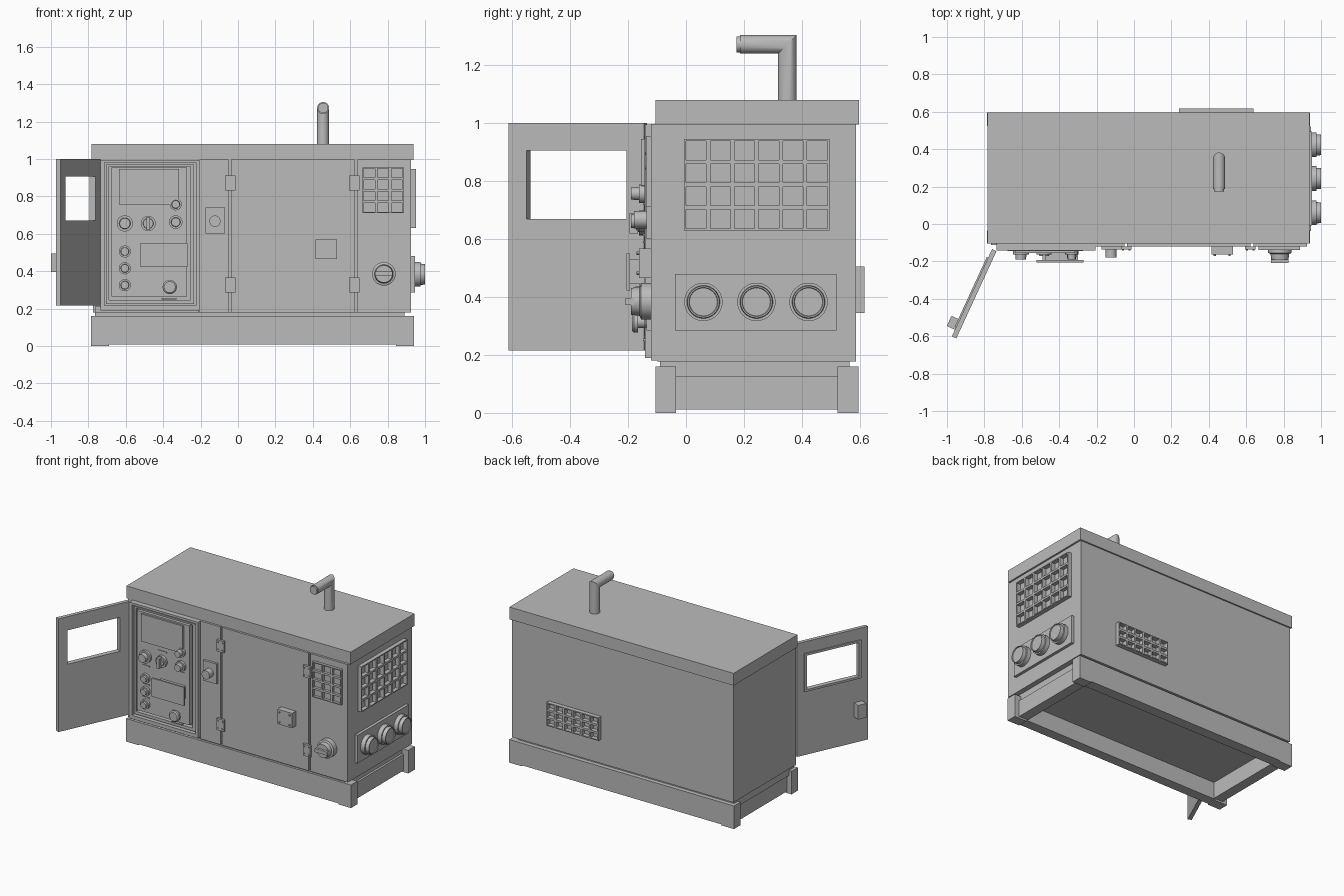
import bpy, bmesh, math
from mathutils import Matrix, Vector

if "Cube" in bpy.data.objects:
    bpy.data.objects.remove(bpy.data.objects["Cube"], do_unlink=True)

grey = bpy.data.materials.new("plain_grey")
grey.use_nodes = True
COLOUR = (0.5, 0.5, 0.5, 1)
grey.diffuse_color = COLOUR
grey.node_tree.nodes["Principled BSDF"].inputs["Base Color"].default_value = COLOUR


def plane(origin, normal):
    """Working plane: u sideways, v up, w along the outward normal."""
    w = Vector(normal).normalized()
    v = Vector((0, 0, 1))
    m = Matrix((v.cross(w), v, w)).transposed().to_4x4()
    m.translation = origin
    return m


WORLD = Matrix.Identity(4)
FRONT = plane((0, -0.12, 0), (0, -1, 0))
SIDE = plane((0.925, 0, 0), (1, 0, 0))
BACK = plane((0, 0.587, 0), (0, 1, 0))
DOOR = plane((-0.735, -0.145, 0), (-0.908, 0.418, 0))


def finish(name, bm, frame):
    bmesh.ops.transform(bm, matrix=frame, verts=bm.verts)
    bmesh.ops.recalc_face_normals(bm, faces=bm.faces)
    for f in bm.faces:
        f.smooth = True
    me = bpy.data.meshes.new(name)
    bm.to_mesh(me)
    bm.free()
    me.set_sharp_from_angle(angle=math.radians(30))
    me.materials.append(grey)
    ob = bpy.data.objects.new(name, me)
    bpy.context.collection.objects.link(ob)
    return ob


def loft(name, frame, loops, closed=False):
    """Skin a row of point loops; cap the ends, or join last to first."""
    bm = bmesh.new()
    rows = [[bm.verts.new(p) for p in loop] for loop in loops]
    n = len(rows[0])
    pairs = list(zip(rows, rows[1:])) + ([(rows[-1], rows[0])] if closed else [])
    for a, b in pairs:
        for i in range(n):
            j = (i + 1) % n
            bm.faces.new((a[i], a[j], b[j], b[i]))
    if not closed:
        bm.faces.new(rows[0])
        bm.faces.new(rows[-1])
    return finish(name, bm, frame)


def rect(u, v, w):
    return [(u[0], v[0], w), (u[1], v[0], w), (u[1], v[1], w), (u[0], v[1], w)]


def box(name, frame, u, v, w):
    return loft(name, frame, [rect(u, v, w[0]), rect(u, v, w[1])])


def ring(name, frame, u, v, iu, iv, w):
    """Rectangular frame with a rectangular opening."""
    return loft(name, frame, [rect(u, v, w[0]), rect(u, v, w[1]),
                              rect(iu, iv, w[1]), rect(iu, iv, w[0])], True)


def turned(name, frame, u, v, steps, sides=32):
    """Round part from (radius, height) steps."""
    angles = [math.tau * i / sides for i in range(sides)]
    return loft(name, frame, [[(u + r * math.cos(a), v + r * math.sin(a), w) for a in angles]
                              for r, w in steps])


def grille(name, frame, u, v, cols, rows, depth):
    """Grid of bars with open cells."""
    bm = bmesh.new()
    bmesh.ops.create_grid(bm, x_segments=cols, y_segments=rows, size=0.5)
    for p in bm.verts:
        p.co = ((u[0] + u[1]) / 2 + p.co.x * (u[1] - u[0]),
                (v[0] + v[1]) / 2 + p.co.y * (v[1] - v[0]), 0)
    cells = list(bm.faces)
    bmesh.ops.inset_individual(bm, faces=cells, thickness=0.01)
    bmesh.ops.delete(bm, geom=cells, context='FACES')
    skin = bmesh.ops.extrude_face_region(bm, geom=list(bm.faces))
    top = [g for g in skin["geom"] if isinstance(g, bmesh.types.BMVert)]
    bmesh.ops.translate(bm, verts=top, vec=(0, 0, depth))
    return finish(name, bm, frame)


# Skid base
for tag, y in (("front", (-0.105, -0.035)), ("back", (0.523, 0.595))):
    box(tag + "_rail", WORLD, (-0.785, 0.94), y, (0.007, 0.16))
    for end, x in (("right", (-0.785, -0.69)), ("left", (0.845, 0.94))):
        box(f"{tag}_{end}_foot", WORLD, x, y, (0, 0.007))
for tag, x in (("right", (-0.75, -0.68)), ("left", (0.835, 0.905))):
    box(tag + "_cross_member", WORLD, x, (-0.035, 0.523), (0.012, 0.125))
box("plinth", WORLD, (-0.765, 0.89), (-0.09, 0.565), (0.125, 0.18))

# Cabinet, roof and front panels
box("cabinet", WORLD, (-0.775, 0.925), (-0.1, 0.587), (0.178, 1.0))
box("roof", WORLD, (-0.783, 0.937), (-0.105, 0.597), (0.995, 1.08))
for name, u in (("switch_panel", (-0.205, -0.052)), ("service_door", (-0.037, 0.623)),
                ("end_panel", (0.639, 0.925))):
    box(name, FRONT, u, (0.18, 0.997), (-0.025, 0))
box("control_sill", FRONT, (-0.765, -0.21), (0.18, 0.21), (-0.025, -0.008))

# Control panel set in stepped frames
ring("control_frame", FRONT, (-0.735, -0.207), (0.19, 0.995), (-0.715, -0.225),
     (0.215, 0.98), (-0.025, 0.022))
ring("control_gasket", FRONT, (-0.705, -0.235), (0.225, 0.97), (-0.69, -0.255),
     (0.245, 0.96), (-0.025, 0.012))
box("control_board", FRONT, (-0.675, -0.272), (0.265, 0.955), (-0.025, 0.024))
screen = [(-0.635, 0.945), (-0.315, 0.945), (-0.315, 0.785), (-0.345, 0.755), (-0.635, 0.755)]
loft("screen", FRONT, [[(u, v, w) for u, v in screen] for w in (0.024, 0.036)])
box("meter_mount", FRONT, (-0.49, -0.3), (0.445, 0.53), (0.024, 0.073))
box("meter_plate", FRONT, (-0.52, -0.27), (0.422, 0.55), (0.073, 0.085))

# Dials, switches and lamps
for i, (u, v, r, h) in enumerate([
        (-0.605, 0.655, 0.043, 0.07), (-0.48, 0.655, 0.04, 0.05), (-0.333, 0.662, 0.036, 0.07),
        (-0.333, 0.757, 0.032, 0.07), (-0.605, 0.505, 0.032, 0.055),
        (-0.605, 0.415, 0.032, 0.055), (-0.605, 0.325, 0.032, 0.055)]):
    turned(f"dial_{i + 1}", FRONT, u, v, [(r, 0.02), (r, 0.042), (r * 0.7, 0.042), (r * 0.65, h)])
box("selector_handle", FRONT, (-0.49, -0.47), (0.62, 0.69), (0.045, 0.075))
turned("stop_button", FRONT, -0.365, 0.315, [(0.022, 0.02), (0.022, 0.045), (0.038, 0.045),
                                             (0.038, 0.06), (0.03, 0.067)])
for i, (u, v, half) in enumerate([(-0.48, 0.722, 0.036), (-0.605, 0.59, 0.03), (-0.605, 0.46, 0.025),
                                  (-0.605, 0.37, 0.025), (-0.37, 0.253, 0.04),
                                  (-0.333, 0.615, 0.025)]):
    box(f"label_plate_{i + 1}", FRONT, (u - half, u + half), (v - 0.004, v + 0.004), (0.008, 0.028))

# Switch on the middle panel
box("switch_plate", FRONT, (-0.175, -0.07), (0.6, 0.74), (0, 0.016))
turned("switch_knob", FRONT, -0.123, 0.667, [(0.03, 0.016), (0.03, 0.06)])

# Hinges with bolts
for side, u in (("right", -0.042), ("left", 0.621)):
    for level, v in (("lower", 0.325), ("upper", 0.87)):
        name = f"{side}_{level}_hinge"
        box(name, FRONT, (u - 0.028, u + 0.028), (v - 0.04, v + 0.04), (0, 0.016))
        for s in (-1, 1):
            for t in (-1, 1):
                turned(name + "_bolt", FRONT, u + s * 0.017, v + t * 0.025,
                       [(0.005, 0.016), (0.005, 0.022)], 8)

# Latch box
box("latch_box", FRONT, (0.415, 0.528), (0.465, 0.568), (0, 0.042))
for u in (0.432, 0.511):
    for v in (0.482, 0.551):
        turned("latch_bolt", FRONT, u, v, [(0.006, 0.042), (0.006, 0.05)], 8)

# Rotary switch on the end panel
turned("rotary_switch", FRONT, 0.78, 0.385, [(0.063, 0), (0.063, 0.035), (0.05, 0.04), (0.046, 0.07)])
box("rotary_handle", FRONT, (0.733, 0.827), (0.373, 0.397), (0.06, 0.088))

# Ventilation grilles
grille("front_grille", FRONT, (0.665, 0.887), (0.71, 0.955), 3, 4, 0.018)
grille("side_grille", SIDE, (-0.007, 0.495), (0.63, 0.945), 6, 4, 0.028)
grille("back_grille", BACK, (-0.64, -0.24), (0.345, 0.505), 6, 3, 0.03)

# Power sockets
box("socket_plate", SIDE, (-0.038, 0.52), (0.285, 0.48), (0, 0.02))
for i, u in enumerate((0.06, 0.243, 0.423)):
    turned(f"socket_{i + 1}", SIDE, u, 0.383, [(0.066, 0.02), (0.066, 0.05), (0.057, 0.05), (0.055, 0.075),
                                               (0.05, 0.075), (0.048, 0.07)], 40)

# Mitred exhaust pipe
R, Y, Z = 0.032, 0.35, 1.272
circle = [(R * math.cos(a), R * math.sin(a)) for a in (math.tau * i / 32 for i in range(32))]
loft("exhaust_pipe", WORLD, [[(0.455 + c, Y + s, 1.07) for c, s in circle],
                             [(0.455 + c, Y + s, Z + s) for c, s in circle],
                             [(0.455 + c, 0.187, Z + s) for c, s in circle],
                             [(0.455 + c * 0.85, 0.187, Z + s * 0.85) for c, s in circle],
                             [(0.455 + c * 0.85, 0.175, Z + s * 0.85) for c, s in circle]])

# Open control door with window and handle
ring("control_door", DOOR, (0, 0.514), (0.215, 1.0), (0.066, 0.446), (0.67, 0.905), (0, 0.026))
ring("window_rim", DOOR, (0.05, 0.462), (0.655, 0.92), (0.066, 0.446), (0.67, 0.905), (0.026, 0.034))
box("door_handle", DOOR, (0.415, 0.475), (0.395, 0.493), (0.026, 0.074))
